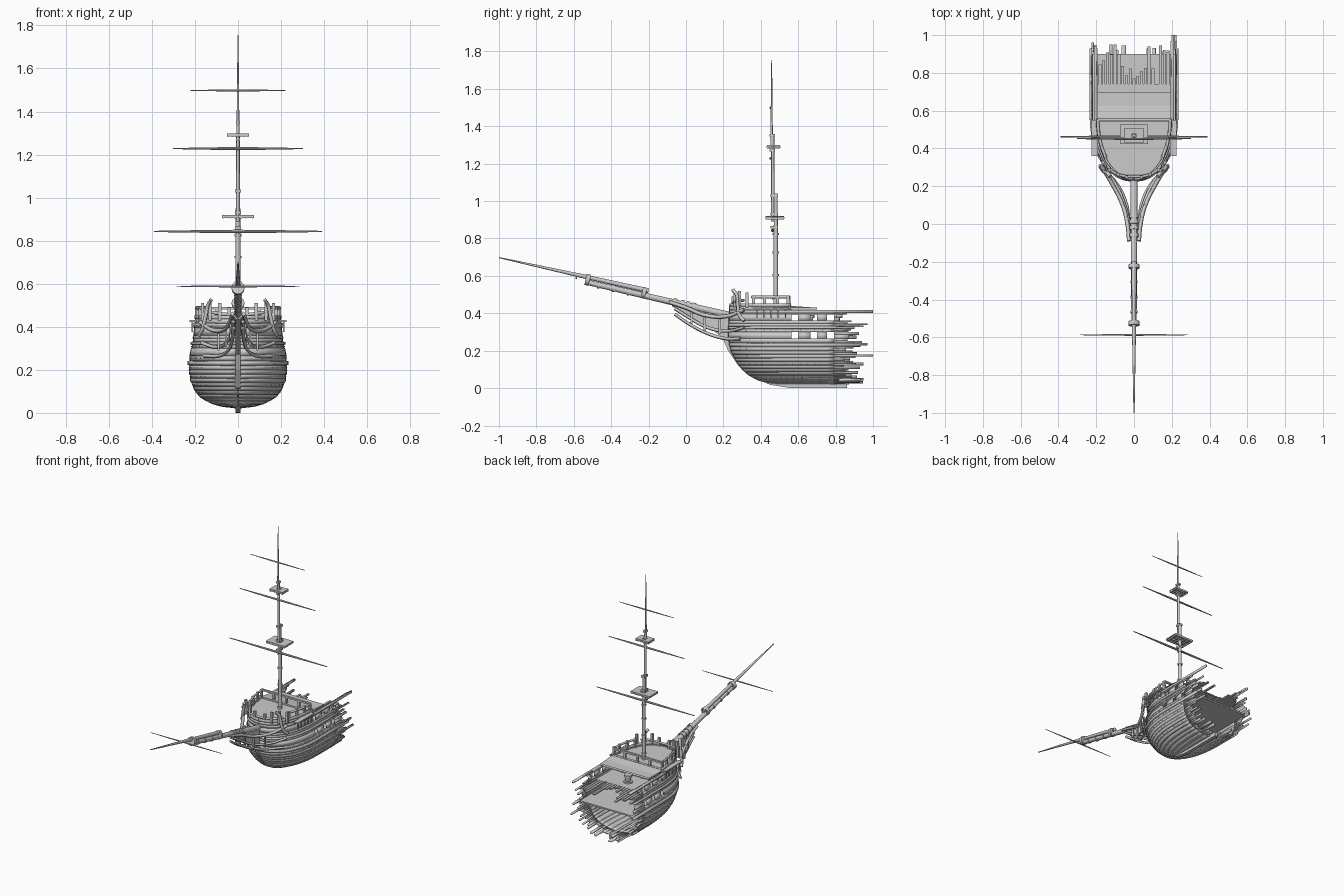
import bpy, bmesh, random
from mathutils import Vector, Matrix

if "Cube" in bpy.data.objects:
    bpy.data.objects.remove(bpy.data.objects["Cube"])
random.seed(4)

def obj_from(name, bm, smooth=False):
    me = bpy.data.meshes.new(name)
    bm.to_mesh(me); bm.free()
    ob = bpy.data.objects.new(name, me)
    bpy.context.collection.objects.link(ob)
    if smooth:
        bpy.ops.object.select_all(action='DESELECT')
        ob.select_set(True); bpy.context.view_layer.objects.active = ob
        bpy.ops.object.shade_smooth_by_angle(angle=0.6)
    return ob

def add_box(bm, c, s):
    bmesh.ops.create_cube(bm, size=1, matrix=Matrix.Translation(c) @ Matrix.Diagonal((*s, 1)))

def boxes(name, items):
    bm = bmesh.new()
    for c, s in items: add_box(bm, c, s)
    return obj_from(name, bm)

def rod(name, segs, n=12):
    """segs: (start, end, r1, r2) tapered round bars"""
    bm = bmesh.new()
    for a, b, r1, r2 in segs:
        a, b = Vector(a), Vector(b)
        d = b - a
        m = Matrix.Translation((a + b) / 2) @ d.to_track_quat('Z', 'Y').to_matrix().to_4x4()
        bmesh.ops.create_cone(bm, cap_ends=True, segments=n, radius1=r1, radius2=r2, depth=d.length, matrix=m)
    return obj_from(name, bm, True)

def rail(name, pts, r, sides=(1, -1)):
    """square-section timber along a smooth path, one per side"""
    for s in sides:
        cu = bpy.data.curves.new(name, 'CURVE')
        cu.dimensions = '3D'; cu.bevel_depth = r; cu.bevel_resolution = 0
        cu.resolution_u = 6; cu.use_fill_caps = True
        sp = cu.splines.new('BEZIER'); sp.bezier_points.add(len(pts) - 1)
        for p, co in zip(sp.bezier_points, pts):
            p.co = (co[0] * s, co[1], co[2])
            p.handle_left_type = p.handle_right_type = 'AUTO'
        tmp = bpy.data.objects.new(name, cu)
        bpy.context.collection.objects.link(tmp)
        me = bpy.data.meshes.new_from_object(tmp.evaluated_get(bpy.context.evaluated_depsgraph_get()))
        bpy.data.objects.remove(tmp)
        bpy.context.collection.objects.link(bpy.data.objects.new(name, me))

# hull form: height, half breadth, bow position
FORM = [(.026, .01, .48), (.034, .075, .43), (.045, .115, .39), (.07, .165, .34), (.1, .193, .305), (.15, .215, .268),
        (.2, .222, .243), (.26, .22, .23), (.33, .205, .23), (.41, .197, .235), (.5, .192, .24)]
def form(z):
    for (z0, b0, y0), (z1, b1, y1) in zip(FORM, FORM[1:]):
        if z <= z1:
            k = max(0, (z - z0) / (z1 - z0))
            return b0 + (b1 - b0) * k, y0 + (y1 - y0) * k
    return FORM[-1][1:]
def hx(y, z):
    b, y0 = form(z)
    t = min(1, max(0, (y - y0) / .36))
    return b * (1 - (1 - t) ** 2.4) ** .48

PORTS = [(.565, .6), (.665, .7), (.755, .79)]
MID = [.56] + [v for p in PORTS for v in p]
LEVELS = [.026, .03, .036, .045, .057, .072, .088, .105, .123, .142, .161, .18, .2, .22, .242, .265, .3, .315, .33,
          .345, .36, .395, .415, .435, .452]

# hull strakes with gun ports and splintered after ends
def strip(bm, s, out, za, zb, ya, yb, skip):
    rows = [[bm.verts.new((s * (hx(y, z) + out), y, z)) for y in ys] for z, ys in ((za, ya), (zb, yb))]
    for i in range(len(ya) - 1):
        if not skip(ya[i]):
            f = [rows[0][i], rows[0][i + 1], rows[1][i + 1], rows[1][i]]
            bm.faces.new(f if s > 0 else f[::-1])

def bow_ys(z, n=12):
    y0 = form(z)[1]
    return [y0 + (.555 - y0) * (i / n) ** 1.8 for i in range(n)]

bm = bmesh.new()
LONG = {.161: 1.0, .395: .97, .22: .97, .33: .97, .03: .93}
for k, (za, zb) in enumerate(zip(LEVELS, LEVELS[1:])):
    for s in (1, -1):
        port = za in (.265, .36)
        fore = za > .41
        out = .0018 * (k % 2)
        tail = MID[:1] if fore else MID
        strip(bm, s, out, za, zb, bow_ys(za) + tail, bow_ys(zb) + tail,
              lambda y: port and any(abs(y - p[0]) < .001 for p in PORTS))
        if fore: continue
        zm = za + (zb - za) * random.uniform(.4, .6)
        for a, b in ((za, zm), (zm, zb)):
            e = random.choice((random.uniform(.8, .86), random.uniform(.85, .95)))
            if b == zb and za in LONG:
                e = LONG[za] if s > 0 else LONG[za] - .04
            strip(bm, s, out, a, b, [.79, e], [.79, e], lambda y: False)
hull = obj_from("hull_planks", bm, True)
m = hull.modifiers.new("thickness", 'SOLIDIFY'); m.thickness = .011; m.offset = 0

# raised wales round the hull
bm = bmesh.new()
for za, zb, end in ((.222, .24, .93), (.317, .328, .9), (.402, .416, .94)):
    for s in (1, -1):
        e = end + (.06 if s > 0 and za > .4 else 0)
        strip(bm, s, .008, za, zb, bow_ys(za) + [.56, .7, e], bow_ys(zb) + [.56, .7, e], lambda y: False)
wale = obj_from("wales", bm, True)
m = wale.modifiers.new("thickness", 'SOLIDIFY'); m.thickness = .012; m.offset = 0

# plank nails
boxes("nails", [((s * (hx(y, z) + .006), y, z), (.004, .004, .004))
                for z in (.095, .13, .17, .21, .255, .308, .35) for s in (1, -1)
                for y in [.29 + .04 * i + random.uniform(-.01, .01) for i in range(13)] if y > form(z)[1] + .04])

# keel, stem and beak in one profile
prof = [(.86, 0), (.55, .002), (.45, .018), (.36, .055), (.28, .12), (.225, .2), (.195, .27), (.13, .32), (.04, .37),
        (-.07, .435), (-.075, .46), (0, .45), (.1, .425), (.25, .4), (.25, .25), (.29, .16), (.36, .09), (.46, .045),
        (.6, .032), (.86, .03)]
bm = bmesh.new()
f = bm.faces.new([bm.verts.new((-.012, y, z)) for y, z in prof])
r = bmesh.ops.extrude_face_region(bm, geom=[f])
bmesh.ops.translate(bm, vec=(.024, 0, 0), verts=[v for v in r['geom'] if isinstance(v, bmesh.types.BMVert)])
bmesh.ops.recalc_face_normals(bm, faces=bm.faces[:])
obj_from("keel_and_stem", bm)

# decks following the hull
def deck(name, z, end):
    ys = [y + .004 for y in bow_ys(z)] + [.56, .7, end]
    bm = bmesh.new()
    left = [bm.verts.new((-hx(y, z), y, z)) for y in ys]
    right = [bm.verts.new((hx(y, z), y, z)) for y in ys]
    for i in range(len(ys) - 1):
        bm.faces.new((left[i], right[i], right[i + 1], left[i + 1]))
    ob = obj_from(name, bm)
    m = ob.modifiers.new("thickness", 'SOLIDIFY'); m.thickness = .01
deck("lower_deck", .235, .9)
deck("main_deck", .335, .74)
deck("forecastle_deck", .43, .555)
ends = []
for i in range(19):
    x = -.18 + i * .02
    e = random.uniform(.77, .84) if abs(x) < .07 else random.uniform(.8, .96)
    if random.random() < .85:
        ends.append(((x, (.73 + e) / 2, .33), (.015, e - .73, .009)))
boxes("broken_deck_planks", ends)
boxes("forecastle_bulkhead", [((0, .55, .38), (.38, .012, .1)), ((0, .553, .435), (.39, .02, .012))]
      + [((x, .558, .385), (.012, .012, .1)) for x in (-.12, -.04, .04, .12)])

# forecastle rails, posts and timberheads
ry = [.35, .42, .49, .555]
rail("forecastle_rail", [(hx(y, .49), y, .487) for y in ry], .009)
rail("bow_rail", [(0, .25, .455), (.06, .255, .458), (.11, .275, .465), (.145, .31, .47)], .008)
boxes("rail_posts", [((s * hx(y, .47), y, .46), (.014, .016, .07)) for s in (1, -1) for y in (.36, .42, .49, .545)]
      + [((s * x, y, .43 + h / 2), (.016, .016, h)) for s in (1, -1)
         for x, y, h in ((.04, .25, .06), (.085, .262, .08), (.13, .285, .09), (.165, .325, .08))])
rail("cathead", [(.18, .31, .36), (.165, .285, .39), (.15, .275, .45), (.14, .27, .5), (.125, .25, .525)], .011)
boxes("cross_rail", [((0, .553, .487), (.38, .014, .012))]
      + [((x, .553, .46), (.014, .014, .055)) for x in (-.1, 0, .1)])

# shroud channels with chain plates
boxes("channels", [((s * .208, .455, .427), (.034, .19, .01)) for s in (1, -1)]
      + [((s * .213, .38 + .038 * i, .4), (.008, .007, .05)) for s in (1, -1) for i in range(5)])

# head rails sweeping from bow to beak
rail("upper_head_rail", [(.175, .31, .42), (.12, .22, .385), (.06, .1, .39), (.035, 0, .43), (.026, -.09, .46)], .011)
rail("middle_head_rail", [(.17, .31, .325), (.1, .215, .305), (.05, .1, .33), (.03, .02, .375), (.022, -.06, .425)], .009)
rail("lower_head_rail", [(.16, .29, .265), (.09, .21, .265), (.045, .12, .29), (.028, .03, .335), (.02, -.06, .395)], .009)
boxes("head_brackets", [((s * x, y, z), (.01, .012, h)) for s in (1, -1)
                        for x, y, z, h in ((.09, .18, .34, .1), (.055, .1, .355, .1), (.035, .03, .39, .09))])

# bowsprit, jib boom and clamps
def bz(y): return .385 + (.25 - y) * .232
def jz(y): return .698 - (y + 1) * .222
rod("bowsprit", [((0, .26, bz(.26)), (0, -.54, bz(-.54)), .019, .014)])
rod("jib_boom", [((0, -.2, jz(-.2)), (0, -.54, jz(-.54)), .013, .011), ((0, -.54, jz(-.54)), (0, -1, .698), .011, .003)])
rod("bowsprit_lashings", [((0, y, bz(y)), (0, y - .02, bz(y - .02)), .023, .023) for y in (.05, .02, -.01, -.05)])
rod("boom_clamps", [((0, y, bz(y) + .014), (0, y - d, bz(y - d) + .014), .03, .03)
                    for y, d in ((-.215, .02), (-.515, .022))]
    + [((0, y, bz(y)), (0, y - .012, bz(y - .012)), .019, .019) for y in (-.3, -.38, -.46)])

# masts
rod("lower_mast", [((0, .48, .24), (0, .48, 1.04), .014, .010)])
rod("top_mast", [((0, .464, .89), (0, .464, 1.36), .009, .008)])
rod("topgallant_mast", [((0, .458, 1.27), (0, .458, 1.5), .007, .005), ((0, .458, 1.5), (0, .458, 1.755), .005, .002)])
boxes("mast_caps", [((0, .472, z), (.026, .04, .014)) for z in (1.03, .86, .93)]
      + [((0, .462, z), (.02, .03, .012)) for z in (1.35, 1.27)])
rod("mast_hoops", [((0, .48, z), (0, .48, z + .01), .0165, .0165) for z in (.44, .47, .6, .72, .82)])

# fighting tops: planks over a trestle grating
def top(name, y, z, w, d):
    slats = [((0, y + s * d * .36, z + .004), (2 * w, d * .28, .006)) for s in (1, -1)]
    slats += [((s * w * .62, y, z + .004), (w * .76, d, .006)) for s in (1, -1)]
    slats += [((0, y + k * d, z - .003), (2 * w, .006, .008)) for k in (-.48, -.2, .2, .48)]
    slats += [((k * w, y, z - .006), (.006, d, .009)) for k in (-.9, -.5, -.2, .2, .5, .9)]
    boxes(name, slats)
top("lower_top", .475, .913, .075, .1)
top("upper_top", .468, 1.292, .052, .07)

# yards, thick at the middle
for name, y, z, w, r in (("fore_yard", .462, .843, .39, .008), ("topsail_yard", .452, 1.228, .302, .007),
                         ("topgallant_yard", .45, 1.498, .22, .005), ("spritsail_yard", -.587, .588, .285, .005)):
    rod(name, [((s * a, y, z), (s * b, y, z), r1, r2) for s in (1, -1)
               for a, b, r1, r2 in ((0, w * .35, r, r * .85), (w * .35, w, r * .85, r * .35))], 8)

# capstan on the main deck
rod("capstan", [((0, .66, .333), (0, .66, .345), .03, .03), ((0, .66, .345), (0, .66, .375), .016, .02),
                ((0, .66, .375), (0, .66, .39), .027, .027)], 14)
